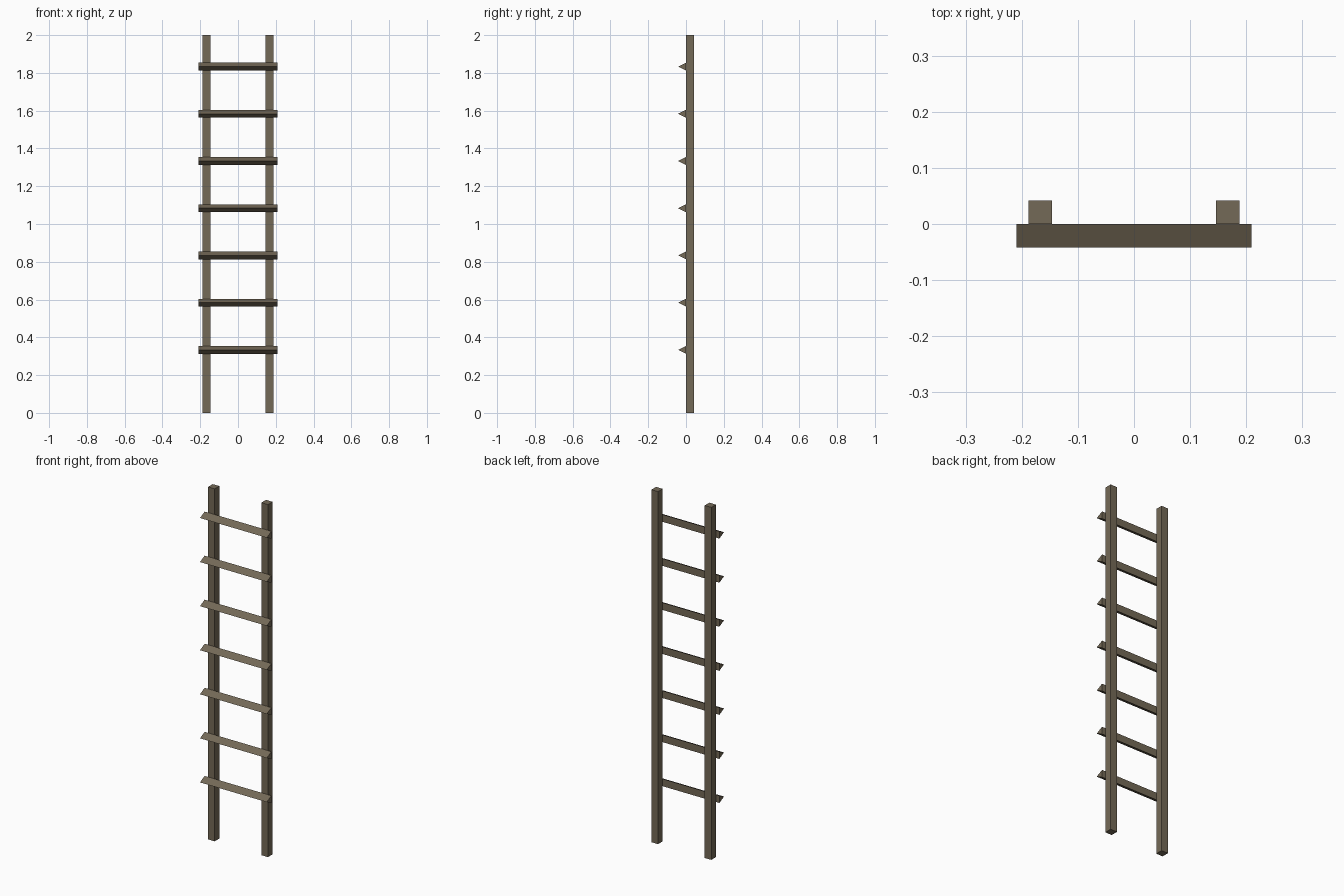
import bpy

if "Cube" in bpy.data.objects:
    bpy.data.objects.remove(bpy.data.objects["Cube"])

wood = bpy.data.materials.new("weathered wood")
wood.diffuse_color = (0.175, 0.142, 0.095, 1.0)
wood.use_nodes = True
wood.node_tree.nodes["Principled BSDF"].inputs["Base Color"].default_value = wood.diffuse_color


def prism(name, profile, axis, start, end):
    """Extrude a 2D profile along x (profile is y,z) or z (profile is x,y)."""
    n = len(profile)

    def point(p, t):
        return (t, p[0], p[1]) if axis == "x" else (p[0], p[1], t)

    verts = [point(p, t) for t in (start, end) for p in profile]
    faces = [tuple(reversed(range(n))), tuple(range(n, 2 * n))]
    faces += [(i, (i + 1) % n, n + (i + 1) % n, n + i) for i in range(n)]
    mesh = bpy.data.meshes.new(name)
    mesh.from_pydata(verts, [], faces)
    mesh.materials.append(wood)
    obj = bpy.data.objects.new(name, mesh)
    bpy.context.collection.objects.link(obj)
    return obj


# Two square side rails
T = 0.0415
for side, cx in (("left", -0.167), ("right", 0.167)):
    h = T / 2
    prism(side + "_rail", [(cx - h, 0), (cx + h, 0), (cx + h, T), (cx - h, T)], "z", 0, 2)

# Seven triangular rungs on the front, flat side against the rails
for i in range(7):
    z = 0.3335 + 0.25 * i
    prism(f"rung_{i + 1}", [(-T, z), (0, z - T / 2), (0, z + T / 2)], "x", -0.2095, 0.2095)
